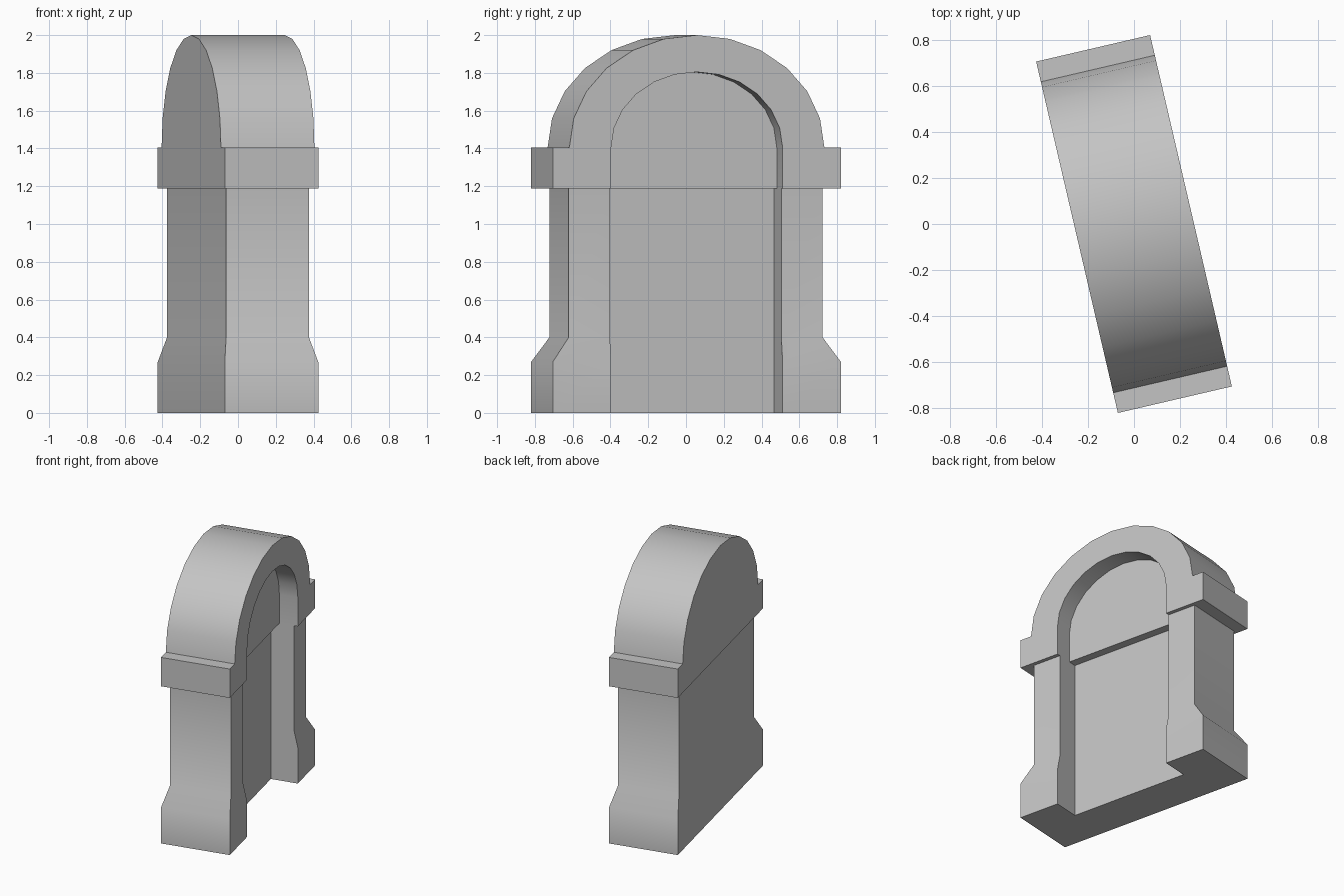
import bpy
import bmesh
from math import sin, cos, pi, radians

cube = bpy.data.objects.get("Cube")
if cube:
    bpy.data.objects.remove(cube, do_unlink=True)

stone = bpy.data.materials.new("grey_stone")
stone.use_nodes = True
grey = (0.55, 0.55, 0.55, 1)
stone.diffuse_color = grey
stone.node_tree.nodes["Principled BSDF"].inputs["Base Color"].default_value = grey

TURN = radians(13.1)             # the whole piece is turned about z
BAND_LOW, BAND_TOP = 1.187, 1.405
DEPTH, SPAN = 0.254, 0.783       # half depth and half width of band and plinth
OPENING = 0.466                  # half width of the niche


def finish(bm, name):
    bmesh.ops.recalc_face_normals(bm, faces=bm.faces)
    mesh = bpy.data.meshes.new(name)
    bm.to_mesh(mesh)
    bm.free()
    mesh.materials.append(stone)
    obj = bpy.data.objects.new(name, mesh)
    bpy.context.collection.objects.link(obj)
    obj.rotation_euler.z = TURN
    bpy.ops.object.select_all(action='DESELECT')
    obj.select_set(True)
    bpy.context.view_layer.objects.active = obj
    bpy.ops.object.shade_smooth_by_angle(angle=radians(40))
    return obj


def strip(bm, a, b):
    for i in range(len(a) - 1):
        bm.faces.new((a[i], a[i + 1], b[i + 1], b[i]))


def half_ellipse(a, b, steps=12):
    return [(-a * cos(pi * i / steps), BAND_TOP + b * sin(pi * i / steps))
            for i in range(steps + 1)]


# Piers and lower niche panel: a U-shaped plan lofted through the plinth levels
bm = bmesh.new()
rings = []
panel = 0.055
for z, d, s in ((0, DEPTH, SPAN), (0.27, DEPTH, SPAN),
                (0.4, 0.225, 0.69), (BAND_LOW, 0.225, 0.69)):
    half = [(-d, s), (d, s), (d, OPENING), (panel, OPENING)]
    plan = [(x, -y) for x, y in half] + half[::-1]
    rings.append([bm.verts.new((x, y, z)) for x, y in plan])
for low, high in zip(rings, rings[1:]):
    strip(bm, low + low[:1], high + high[:1])
bm.faces.new(rings[0])
finish(bm, "piers_and_panel")

# Arched head: band and outer arch around a shallower recess
bm = bmesh.new()
outer = ([(-SPAN, BAND_LOW), (-SPAN, BAND_TOP)] + half_ellipse(0.693, 0.595)
         + [(SPAN, BAND_TOP), (SPAN, BAND_LOW)])
inner = ([(-OPENING, BAND_LOW)] + half_ellipse(OPENING, 0.4)
         + [(OPENING, BAND_LOW)])


def row(points, x):
    return [bm.verts.new((x, y, z)) for y, z in points]


back, front = row(outer, -DEPTH), row(outer, DEPTH)
lip, recess = row(inner, DEPTH), row(inner, 0.118)
strip(bm, back, front)
strip(bm, lip, recess)
bm.faces.new(back)
bm.faces.new(recess)
bm.faces.new(front + lip[::-1])
bm.faces.new((back[0], front[0], lip[0], recess[0],
              recess[-1], lip[-1], front[-1], back[-1]))
finish(bm, "arched_head")
